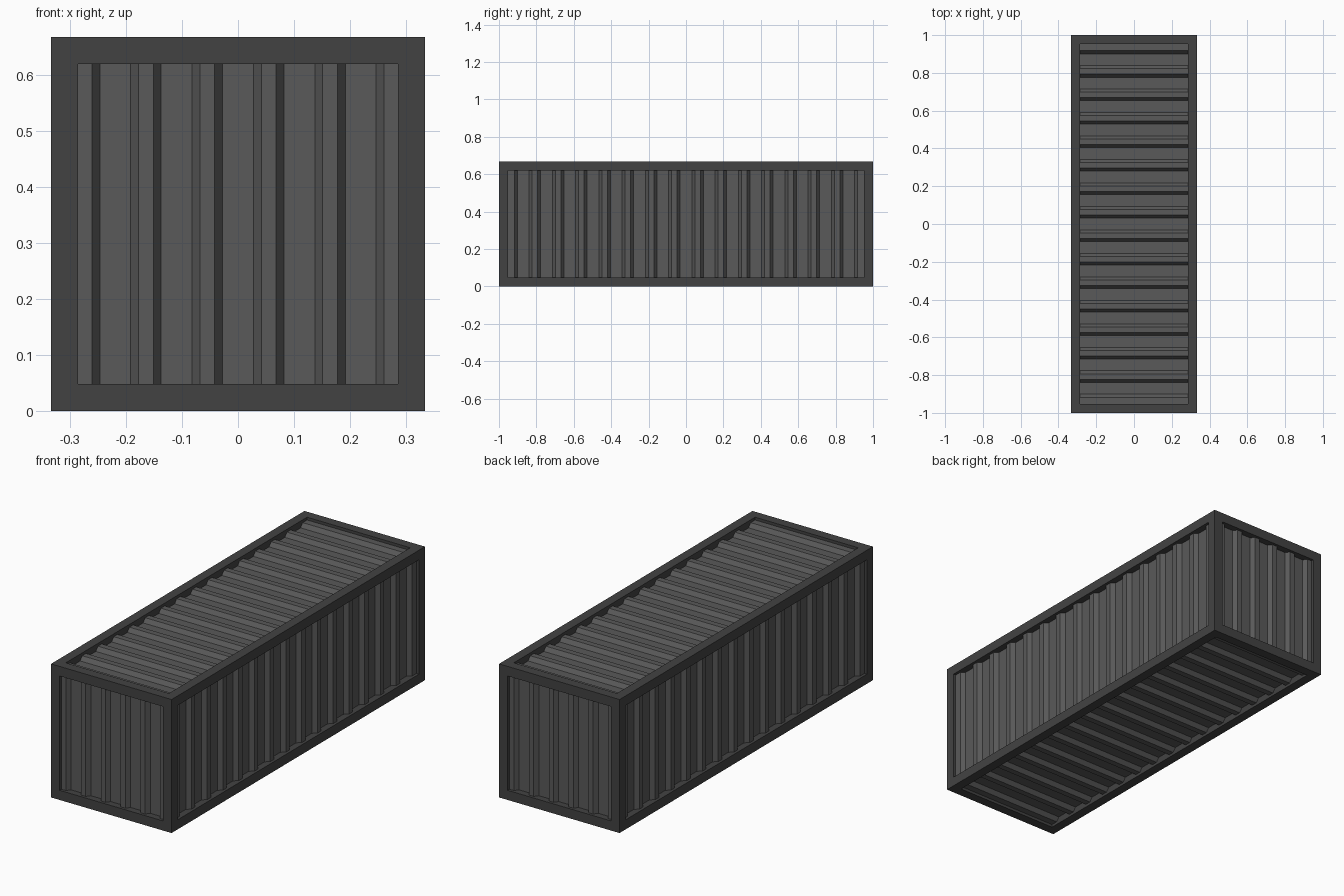
import bpy
import bmesh
from mathutils import Matrix, Vector

if "Cube" in bpy.data.objects:
    bpy.data.objects.remove(bpy.data.objects["Cube"])

HX, HY, H = 0.333, 1.0, 0.667     # half width, half length, height
B = 0.048                         # frame bar thickness
RECESS, DEPTH = 0.014, 0.02       # panel setback and corrugation depth
CENTRE = Vector((0, 0, H / 2))


def material(name, grey):
    mat = bpy.data.materials.new(name)
    mat.diffuse_color = (grey, grey, grey, 1)
    mat.use_nodes = True
    mat.node_tree.nodes["Principled BSDF"].inputs["Base Color"].default_value = mat.diffuse_color
    return mat


frame_mat = material("dark_frame", 0.055)
panel_mat = material("panel_grey", 0.1)


def finish(bm, name, mat):
    mesh = bpy.data.meshes.new(name)
    bm.to_mesh(mesh)
    bm.free()
    mesh.materials.append(mat)
    obj = bpy.data.objects.new(name, mesh)
    bpy.context.collection.objects.link(obj)
    return obj


def bar(name, size, loc):
    bm = bmesh.new()
    bmesh.ops.create_cube(bm, size=1)
    bmesh.ops.scale(bm, vec=size, verts=bm.verts)
    bmesh.ops.translate(bm, vec=loc, verts=bm.verts)
    return finish(bm, name, frame_mat)


def corrugated_panel(name, u, v, half_u, half_v, half_n, waves, pitch):
    """Sheet with trapezoid grooves repeating along u, running along v, facing u x v."""
    u, v = Vector(u), Vector(v)
    n = u.cross(v)
    top, low = half_n - RECESS, half_n - RECESS - DEPTH
    profile = [(-half_u, top)]
    for i in range(waves):
        c = (i - (waves - 1) / 2) * pitch
        a, b = pitch * 0.38, pitch * 0.25
        profile += [(c - a, top), (c - b, low), (c + b, low), (c + a, top)]
    profile.append((half_u, top))

    bm = bmesh.new()
    rows = [[bm.verts.new((s, t, d)) for s, d in profile] for t in (-half_v, half_v)]
    for i in range(len(profile) - 1):
        bm.faces.new((rows[0][i], rows[0][i + 1], rows[1][i + 1], rows[1][i]))
    m = Matrix((u, v, n)).transposed().to_4x4()
    bm.transform(Matrix.Translation(CENTRE) @ m)
    return finish(bm, name, panel_mat)


# Frame: corner posts, long rails and end rails
px, py = HX - B / 2, HY - B / 2
for sx, side in ((-1, "left"), (1, "right")):
    for sy, end in ((-1, "front"), (1, "back")):
        bar(f"corner_post_{end}_{side}", (B, B, H), (sx * px, sy * py, H / 2))
for z, level in ((B / 2, "bottom"), (H - B / 2, "top")):
    for s, side, end in ((-1, "left", "front"), (1, "right", "back")):
        bar(f"{level}_rail_{side}", (B, 2 * (HY - B), B), (s * px, 0, z))
        bar(f"{level}_rail_{end}", (2 * (HX - B), B, B), (0, s * py, z))

# Corrugated panels filling every frame opening
ix, iy, iz = HX - B, HY - B, H / 2 - B
END, LONG = (5, 0.1095), (15, 0.1243)
corrugated_panel("front_panel", (1, 0, 0), (0, 0, 1), ix, iz, HY, *END)
corrugated_panel("back_panel", (-1, 0, 0), (0, 0, 1), ix, iz, HY, *END)
corrugated_panel("right_panel", (0, 1, 0), (0, 0, 1), iy, iz, HX, *LONG)
corrugated_panel("left_panel", (0, -1, 0), (0, 0, 1), iy, iz, HX, *LONG)
corrugated_panel("roof_panel", (0, -1, 0), (1, 0, 0), iy, ix, H / 2, *LONG)
corrugated_panel("floor_panel", (0, 1, 0), (1, 0, 0), iy, ix, H / 2, *LONG)
